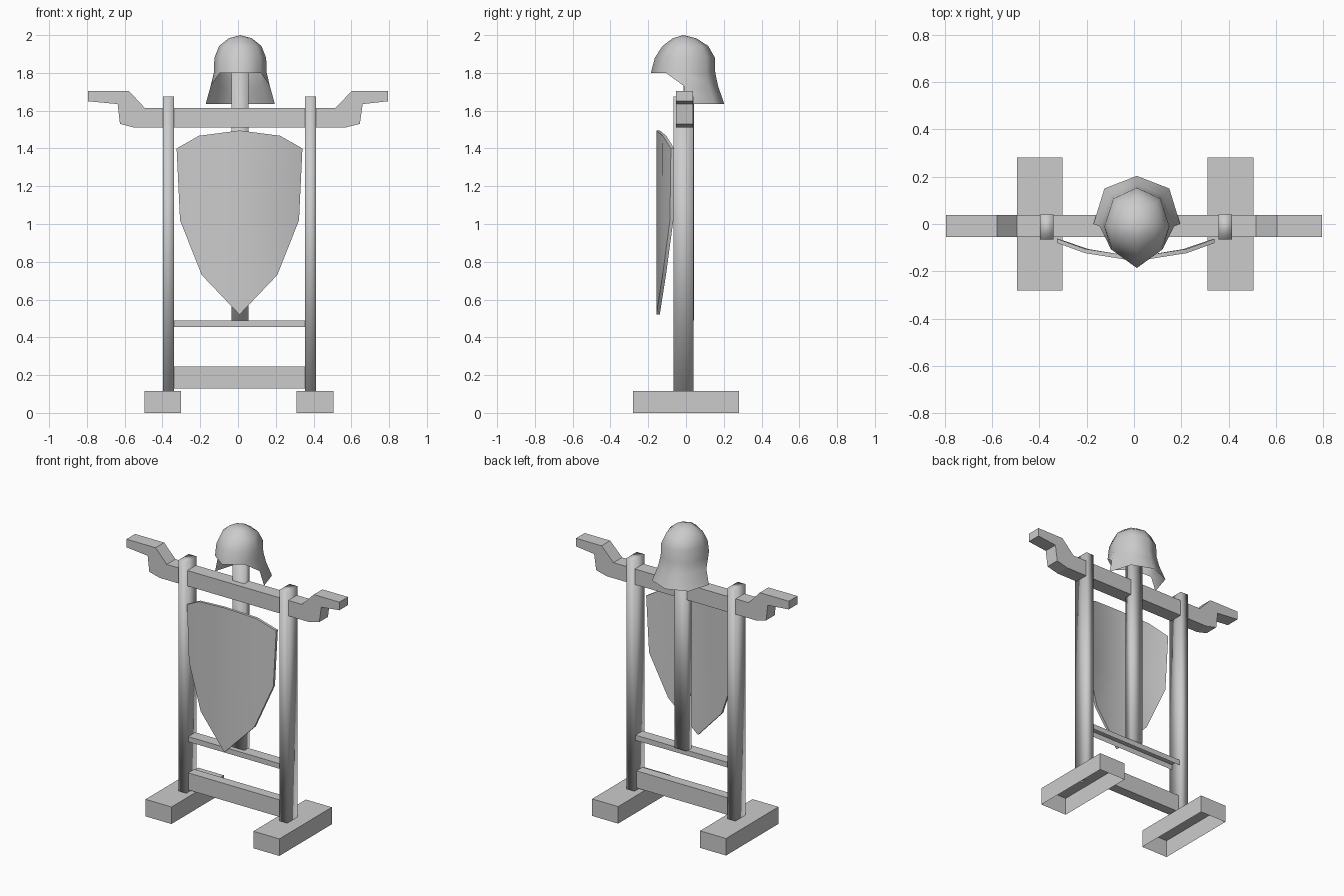
import bpy, bmesh, math

cube = bpy.data.objects.get("Cube")
if cube:
    bpy.data.objects.remove(cube, do_unlink=True)

grey = bpy.data.materials.new("plain grey")
grey.use_nodes = True
grey.diffuse_color = (0.6, 0.6, 0.6, 1)
grey.node_tree.nodes["Principled BSDF"].inputs["Base Color"].default_value = (0.6, 0.6, 0.6, 1)


def finish(name, bm, smooth=None):
    """Turn a bmesh into a named object, smoothed up to an edge angle in degrees."""
    bmesh.ops.recalc_face_normals(bm, faces=bm.faces)
    mesh = bpy.data.meshes.new(name)
    bm.to_mesh(mesh)
    bm.free()
    mesh.materials.append(grey)
    obj = bpy.data.objects.new(name, mesh)
    bpy.context.collection.objects.link(obj)
    if smooth:
        bpy.ops.object.select_all(action='DESELECT')
        obj.select_set(True)
        bpy.context.view_layer.objects.active = obj
        bpy.ops.object.shade_smooth_by_angle(angle=math.radians(smooth))
    return obj


def box(name, xs, ys, zs, smooth=None, open_bottom=False):
    bm = bmesh.new()
    bmesh.ops.create_cube(bm, size=1)
    for v in bm.verts:
        v.co = [a + (c + 0.5) * (b - a) for c, (a, b) in zip(v.co, (xs, ys, zs))]
    if open_bottom:
        bm.normal_update()
        low = [f for f in bm.faces if f.normal.z < -0.9]
        bmesh.ops.delete(bm, geom=low, context='FACES_ONLY')
    return finish(name, bm, smooth)


# Hollow feet and upright posts, one pair per side
for side, s in (("left", 1), ("right", -1)):
    cx = 0.005 + s * 0.403
    box(side + "_foot", (cx - 0.097, cx + 0.097), (-0.28, 0.28), (0, 0.115), open_bottom=True)
    px = 0.008 + s * 0.377
    box(side + "_post", (px - 0.029, px + 0.029), (-0.066, 0.041), (0.115, 1.675), smooth=120)

# Crossbars and the central pole
box("lower_crossbar", (-0.345, 0.36), (-0.045, 0.02), (0.13, 0.245))
box("thin_crossbar", (-0.345, 0.36), (-0.045, 0.03), (0.455, 0.49), open_bottom=True)
box("centre_pole", (-0.034, 0.056), (-0.012, 0.042), (0.49, 1.82), smooth=120)

# Shoulder beam with raised arms: an extruded outline
outline = [(-0.795, 1.705), (-0.578, 1.705), (-0.494, 1.615), (0.515, 1.615),
           (0.604, 1.705), (0.795, 1.705), (0.795, 1.65), (0.66, 1.635),
           (0.645, 1.53), (0.565, 1.51), (-0.547, 1.51), (-0.625, 1.53),
           (-0.637, 1.635), (-0.795, 1.65)]
bm = bmesh.new()
face = bm.faces.new([bm.verts.new((x, -0.054, z)) for x, z in outline])
new = bmesh.ops.extrude_face_region(bm, geom=[face])["geom"]
bmesh.ops.translate(bm, vec=(0, 0.092, 0),
                    verts=[v for v in new if isinstance(v, bmesh.types.BMVert)])
finish("shoulder_beam", bm)


def mirrored(half, faces, cx):
    """Mesh from the +x half of a shape, mirrored and welded at its middle."""
    bm = bmesh.new()
    for s in (1, -1):
        verts = {k: bm.verts.new((cx + s * x, y, z)) for k, (x, y, z) in half.items()}
        for f in faces:
            bm.faces.new([verts[k] for k in f])
    bmesh.ops.remove_doubles(bm, verts=bm.verts, dist=0.0005)
    return bm


# Curved shield, pointed at the bottom
half = {"a0": (0, -0.157, 1.495), "a1": (0.215, -0.123, 1.467), "a2": (0.333, -0.08, 1.4),
        "b0": (0, -0.157, 1.02), "b1": (0.205, -0.124, 1.02), "b2": (0.315, -0.085, 1.02),
        "c0": (0, -0.157, 0.73), "c1": (0.2, -0.124, 0.73), "tip": (0, -0.157, 0.52)}
faces = [("a0", "a1", "b1", "b0"), ("a1", "a2", "b2", "b1"), ("b0", "b1", "c1", "c0"),
         ("b1", "b2", "c1"), ("c0", "c1", "tip")]
bm = mirrored(half, faces, 0.008)
bmesh.ops.recalc_face_normals(bm, faces=bm.faces)
if sum(f.normal.y for f in bm.faces) > 0:
    bmesh.ops.reverse_faces(bm, faces=bm.faces)
back = bmesh.ops.duplicate(bm, geom=bm.verts[:] + bm.edges[:] + bm.faces[:])["geom"]
bmesh.ops.translate(bm, vec=(0, 0.018, 0),
                    verts=[v for v in back if isinstance(v, bmesh.types.BMVert)])
bmesh.ops.reverse_faces(bm, faces=[f for f in back if isinstance(f, bmesh.types.BMFace)])
bmesh.ops.bridge_loops(bm, edges=[e for e in bm.edges if e.is_boundary])
finish("shield", bm, smooth=40)

# Helmet: dome rings (front y, back y, half width, z), five points front to back
rings = [(-0.186, 0.155, 0.14, 1.8), (-0.165, 0.153, 0.137, 1.88),
         (-0.125, 0.118, 0.112, 1.942), (-0.07, 0.055, 0.062, 1.983)]
half = {"top": (0, -0.015, 2.0)}
for r, (front, rear, w, z) in enumerate(rings):
    mid = -0.01
    half[r, 0] = (0, front, z)
    half[r, 1] = (w * 0.78, mid + (front - mid) * 0.55, z)
    half[r, 2] = (w, mid, z)
    half[r, 3] = (w * 0.72, mid + (rear - mid) * 0.72, z)
    half[r, 4] = (0, rear, z)
faces = [((r, i), (r, i + 1), (r + 1, i + 1), (r + 1, i)) for r in range(3) for i in range(4)]
faces += [((3, i), (3, i + 1), "top") for i in range(4)]
# Flared neck guard and cheek
half.update({"n2": (0.157, -0.01, 1.73), "n3": (0.112, 0.122, 1.73), "n4": (0, 0.17, 1.73),
             "m2": (0.183, 0.0, 1.635), "m3": (0.137, 0.15, 1.635), "m4": (0, 0.203, 1.635)})
faces += [((0, 1), (0, 2), "n2"), ((0, 2), (0, 3), "n3", "n2"), ((0, 3), (0, 4), "n4", "n3"),
          ("n2", "n3", "m3", "m2"), ("n3", "n4", "m4", "m3")]
finish("helmet", mirrored(half, faces, 0.012), smooth=75)
